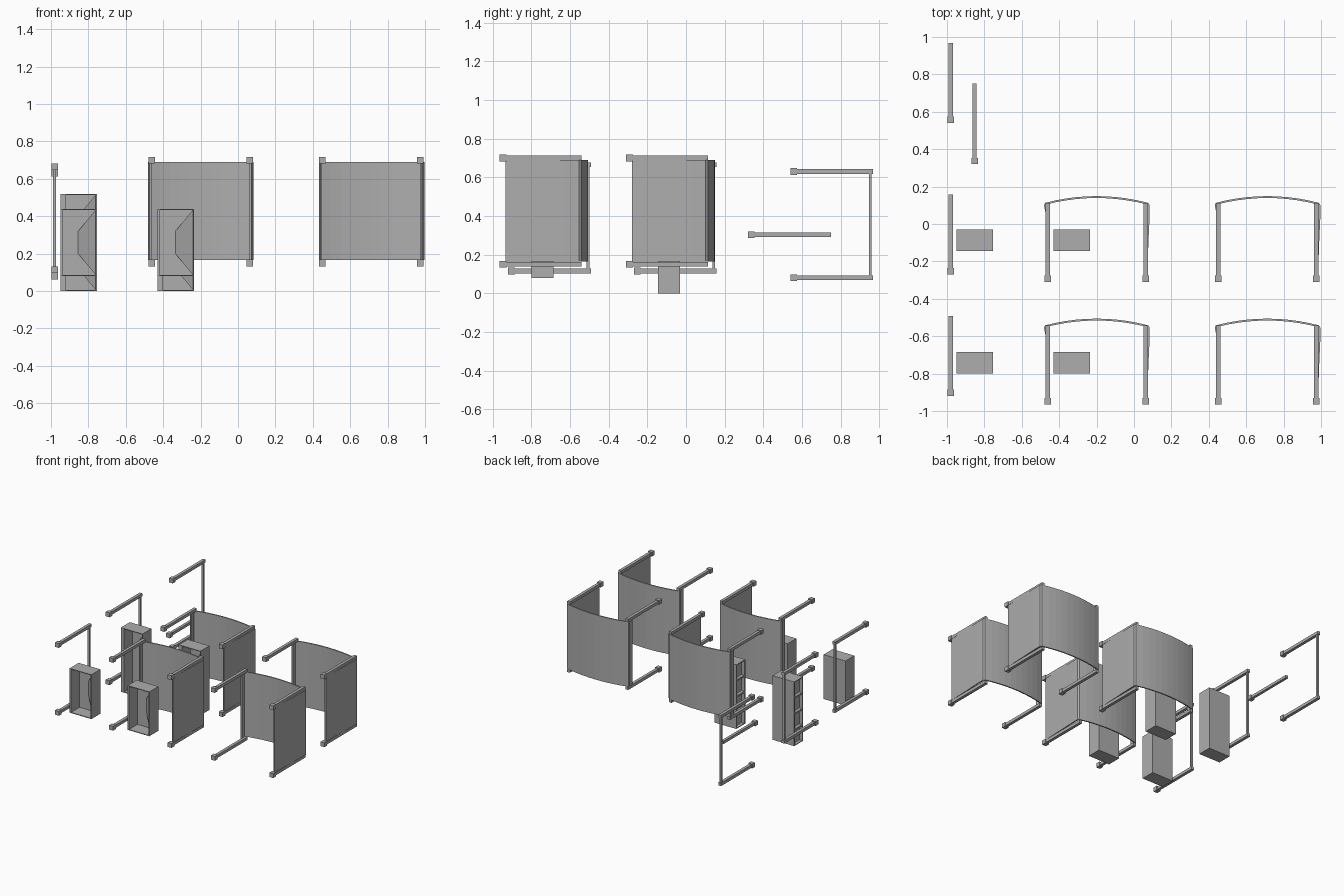
import bpy, bmesh, math
from mathutils import Vector

if "Cube" in bpy.data.objects:
    bpy.data.objects.remove(bpy.data.objects["Cube"], do_unlink=True)

grey = bpy.data.materials.new("plain_grey")
grey.use_nodes = True
colour = (0.42, 0.42, 0.42, 1)
grey.diffuse_color = colour
grey.node_tree.nodes["Principled BSDF"].inputs["Base Color"].default_value = colour


def add_box(bm, x0, x1, y0, y1, z0, z1):
    made = bmesh.ops.create_cube(bm, size=1)["verts"]
    low, high = Vector((x0, y0, z0)), Vector((x1, y1, z1))
    for v in made:
        v.co = Vector([v.co[i] * (high[i] - low[i]) + (high[i] + low[i]) / 2 for i in range(3)])


def finish(name, bm):
    bmesh.ops.recalc_face_normals(bm, faces=bm.faces)
    mesh = bpy.data.meshes.new(name)
    bm.to_mesh(mesh)
    bm.free()
    mesh.materials.append(grey)
    ob = bpy.data.objects.new(name, mesh)
    bpy.context.collection.objects.link(ob)
    return ob


def add_rail(bm, x, z, y_end, y_back, w=0.024, cap=0.035):
    """Square rail along y with a larger block at its front end."""
    add_box(bm, x - w / 2, x + w / 2, y_end + cap, y_back, z - w / 2, z + w / 2)
    add_box(bm, x - cap / 2, x + cap / 2, y_end, y_end + cap, z - cap / 2, z + cap / 2)


def sheet(name, path, z0, z1, thick):
    """Upright sheet following a plan path, thickened inward."""
    bm = bmesh.new()
    cols = [(bm.verts.new((x, y, z0)), bm.verts.new((x, y, z1))) for x, y in path]
    for a, b in zip(cols, cols[1:]):
        bm.faces.new((a[0], b[0], b[1], a[1]))
    ob = finish(name, bm)
    mod = ob.modifiers.new("thickness", "SOLIDIFY")
    mod.thickness = thick
    mod.offset = 0
    return ob


# Curved screens with a short return on one side and a long wing on the other
def screen(label, x, y):
    half, rise, n = 0.272, 0.035, 10
    path = [(x - half + 0.004, y - 0.09), (x - half - 0.003, y - 0.055), (x - half - 0.003, y - 0.045)]
    for i in range(n + 1):
        t = 2 * i / n - 1
        path.append((x + half * t, y - 0.006 - rise * t * t))
    path += [(x + half + 0.007, y - 0.05), (x + half + 0.006, y - 0.12),
             (x + half, y - 0.25), (x + half - 0.006, y - 0.43)]
    sheet("curved_screen_" + label, path, 0.165, 0.69, 0.01)
    bm = bmesh.new()
    for rx in (x - 0.262, x + 0.262):
        for z in (0.15, 0.7):
            add_rail(bm, rx, z, y - 0.46, y - 0.037)
    finish("screen_rails_" + label, bm)


for column, sx in (("right", -0.2), ("left", 0.713)):
    for row, sy in (("back", 0.15), ("front", -0.505)):
        screen(row + "_" + column, sx, sy)


# Upright frames: two rails joined by a thin post
for label, y, z in (("rear", 0.54, 0.08), ("middle", -0.27, 0.115), ("front", -0.92, 0.115)):
    bm = bmesh.new()
    for rz in (z, z + 0.55):
        add_rail(bm, -0.98, rz, y, y + 0.428)
    add_box(bm, -0.988, -0.972, y + 0.406, y + 0.421, z, z + 0.55)
    finish("post_frame_" + label, bm)

# Loose single rail
bm = bmesh.new()
add_rail(bm, -0.852, 0.303, 0.32, 0.75, 0.022, 0.034)
finish("single_rail", bm)


# Open-fronted cabinets with a tapered inner panel
def cabinet(label, x, y, z0, z1, shelved):
    w, d, t = 0.195, 0.115, 0.006
    x1, y1 = x + w, y + d
    bm = bmesh.new()
    add_box(bm, x, x1, y1 - t, y1, z0, z1)
    add_box(bm, x1 - t, x1, y, y1, z0, z1)
    for z in (z0, z1 - t):
        add_box(bm, x, x1, y, y1, z, z + t)
    if shelved:
        # Side face with shallow compartments
        add_box(bm, x + 0.025, x + 0.03, y, y1, z0, z1)
        for yy in (y, y1 - 0.012):
            add_box(bm, x, x + 0.028, yy, yy + 0.012, z0, z1)
        for i in range(1, 4):
            z = z0 + (z1 - z0) * i / 4
            add_box(bm, x, x + 0.028, y, y1, z - t, z + t)
    else:
        add_box(bm, x, x + 0.012, y, y1, z0, z1)
    # Tapered panel sloping from the side wall to the back
    front, back = y + 0.02, y1 - t
    inner = x1 - 0.1
    quad = [(x1 - t, front, z0 + t), (inner, back, z0 + 0.12),
            (inner, back, z1 - 0.12), (x1 - t, front, z1 - t)]
    bm.faces.new([bm.verts.new(p) for p in quad])
    finish("cabinet_" + label, bm)


for column, cx in (("outer", -0.95), ("inner", -0.43)):
    cabinet("front_" + column, cx, -0.8, 0.08, 0.44, False)
    cabinet("back_" + column, cx, -0.145, 0.0, 0.52, True)
